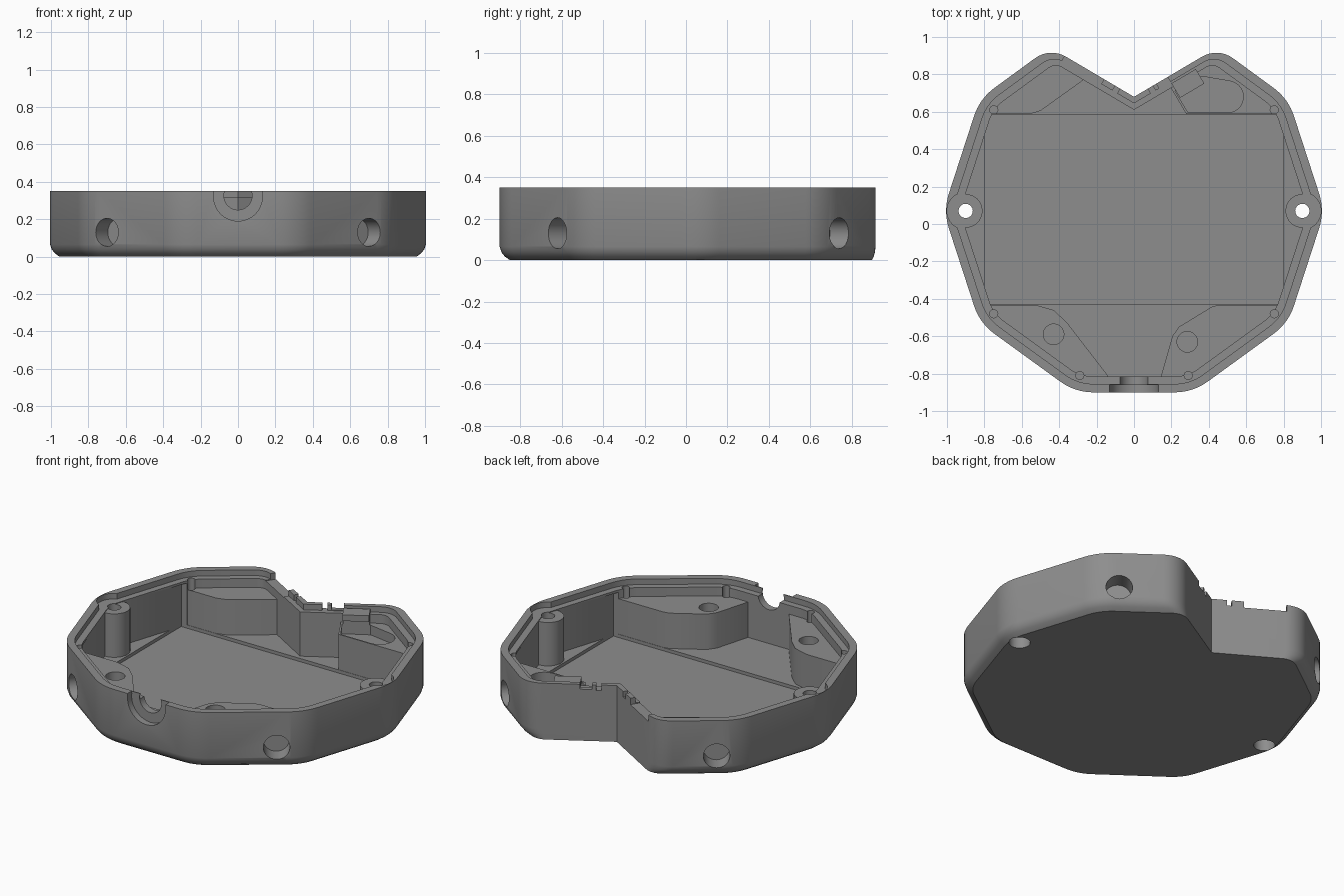
import bpy, bmesh, math
from mathutils import Vector

if "Cube" in bpy.data.objects:
    bpy.data.objects.remove(bpy.data.objects["Cube"])

mat = bpy.data.materials.new("mid grey")
mat.diffuse_color = (0.27, 0.27, 0.27, 1)
mat.use_nodes = True
mat.node_tree.nodes["Principled BSDF"].inputs["Base Color"].default_value = mat.diffuse_color
H = 0.35

# Ten-sided outline with a V notch at the back: (x, y, corner radius)
half = [(0.315, -0.9, 0.3), (0.825, -0.53, 0.3), (1.02, 0.07, 0.3),
        (0.825, 0.67, 0.3), (0.449, 0.945, 0.15)]
CORNERS = half + [(0, 0.68, 0)] + [(-x, y, r) for x, y, r in reversed(half)]
NOTCH_EDGES = (4, 5)


def outline(d, notch_d, steps=8):
    """Outline inset by d, with its own inset for the notch edges."""
    n = len(CORNERS)
    P = [Vector(c[:2]) for c in CORNERS]
    lines = []
    for i in range(n):
        t = (P[(i + 1) % n] - P[i]).normalized()
        lines.append((P[i] + Vector((-t.y, t.x)) * (notch_d if i in NOTCH_EDGES else d), t))
    out = []
    for i in range(n):
        (a, t), (b, u) = lines[i - 1], lines[i]
        v = a + t * ((b - a).cross(u) / t.cross(u))
        r = CORNERS[i][2]
        if r == 0:
            out.append(v)
            continue
        r = max(r - d, 0.03)
        ang = math.acos(max(-1, min(1, t.dot(u))))
        start = v - t * r * math.tan(ang / 2)
        c = start + Vector((-t.y, t.x)) * r
        a0 = math.atan2(start.y - c.y, start.x - c.x)
        for k in range(steps + 1):
            w = a0 + ang * k / steps
            out.append(c + Vector((math.cos(w), math.sin(w))) * r)
    return out


def loft(name, rings):
    """Solid through stacked rings of (points, z)."""
    bm = bmesh.new()
    vs = [[bm.verts.new((p[0], p[1], z)) for p in pts] for pts, z in rings]
    bm.faces.new(vs[0][::-1])
    bm.faces.new(vs[-1])
    for lo, hi in zip(vs, vs[1:]):
        for i in range(len(lo)):
            j = (i + 1) % len(lo)
            bm.faces.new((lo[i], lo[j], hi[j], hi[i]))
    bmesh.ops.recalc_face_normals(bm, faces=bm.faces)
    me = bpy.data.meshes.new(name)
    bm.to_mesh(me)
    bm.free()
    me.materials.append(mat)
    ob = bpy.data.objects.new(name, me)
    bpy.context.collection.objects.link(ob)
    return ob


def prism(name, pts, z0, z1):
    return loft(name, [(pts, z0), (pts, z1)])


def circle(x, y, r, n=32):
    return [(x + r * math.cos(2 * math.pi * k / n), y + r * math.sin(2 * math.pi * k / n)) for k in range(n)]


def box(x0, x1, y0, y1):
    return [(x0, y0), (x1, y0), (x1, y1), (x0, y1)]


def rod(name, center, axis, r, length):
    """Cylinder centred on a point, along any axis."""
    ob = prism(name, circle(0, 0, r), -length / 2, length / 2)
    q = Vector(axis).to_track_quat('Z', 'Y')
    ob.data.transform(q.to_matrix().to_4x4())
    for v in ob.data.vertices:
        v.co += Vector(center)
    return ob


def along_notch(side, s0, s1, d0, d1):
    """Rectangle on a notch wall: x range s0..s1, depth d0..d1 inward."""
    t = Vector((0.449, 0.265)).normalized()
    n = Vector((t.y, -t.x))
    o = Vector((0, 0.68))
    k = 1 / t.x
    pts = [o + t * s0 * k + n * d0, o + t * s0 * k + n * d1,
           o + t * s1 * k + n * d1, o + t * s1 * k + n * d0]
    return [(side * p.x, p.y) for p in pts]


# Body with a rounded lower edge
case = loft("case", [(outline(0.05, 0), 0), (outline(0.025, 0), 0.018),
                     (outline(0.009, 0), 0.038), (outline(0, 0), 0.065), (outline(0, 0), H)])


def combine(parts, op):
    for p in parts:
        m = case.modifiers.new("bool", 'BOOLEAN')
        m.operation, m.object, m.solver = op, p, 'EXACT'
    dg = bpy.context.evaluated_depsgraph_get()
    me = bpy.data.meshes.new_from_object(case.evaluated_get(dg))
    case.modifiers.clear()
    case.data = me
    for p in parts:
        bpy.data.objects.remove(p)


# Cavity, lid ledge and battery recess
combine([prism("cavity", outline(0.085, 0.06), 0.04, 0.5),
         prism("ledge", outline(0.045, 0.03), 0.315, 0.5),
         prism("battery_recess", box(-0.8, 0.8, -0.43, 0.585), 0.02, 0.3)], 'DIFFERENCE')

# Corner blocks and screw bosses
TOP = 0.26
blocks = [
    prism("front_right_block", [(0.14, -0.83), (0.205, -0.60), (0.24, -0.55), (0.42, -0.44), (0.46, -0.432),
                                (0.83, -0.432), (0.775, -0.525), (0.31, -0.86), (0.14, -0.86)], 0.03, TOP),
    prism("front_left_block", [(-0.14, -0.81), (-0.36, -0.525), (-0.43, -0.46), (-0.53, -0.432),
                               (-0.83, -0.432), (-0.775, -0.525), (-0.31, -0.86), (-0.14, -0.86)], 0.03, TOP),
    prism("back_left_block", [(-0.83, 0.587), (-0.56, 0.587), (-0.5, 0.605), (-0.27, 0.77),
                              (-0.27, 0.81), (-0.44, 0.9), (-0.78, 0.65)], 0.03, TOP),
    prism("back_right_block", [(0.83, 0.587), (0.28, 0.587), (0.19, 0.74), (0.19, 0.765),
                               (0.44, 0.9), (0.78, 0.65)], 0.03, TOP),
    prism("clip_post", along_notch(1, 0.18, 0.31, 0.04, 0.13), 0.2, 0.338)]
for s in (-1, 1):
    blocks.append(prism("screw_boss", circle(s * 0.9, 0.07, 0.09), 0.035, 0.31))
combine(blocks, 'UNION')

# Cable pocket in the back right block, outlet at the front
arc = [(0.5 + 0.085 * math.cos(a), 0.68 + 0.085 * math.sin(a))
       for a in [math.radians(d) for d in range(-90, 81, 17)]]
cuts = [prism("cable_pocket", [(0.29, 0.595)] + arc + [(0.36, 0.79), (0.22, 0.71)], 0.2, 0.3),
        rod("outlet_flange", (0, -0.9, 0.32), (0, 1, 0), 0.13, 0.08),
        rod("outlet_bore", (0, -0.85, 0.325), (0, 1, 0), 0.075, 0.2),
        prism("outlet_gap", box(-0.13, 0.13, -0.95, -0.861), 0.32, 0.5),
        # Lowered rim and clip slots along the notch
        prism("low_rim", along_notch(-1, 0.16, 0.37, -0.1, 0.07), 0.31, 0.5),
        prism("post_slot", along_notch(1, 0.12, 0.18, -0.1, 0.1), 0.32, 0.5)]
for s in (-1, 1):
    cuts += [prism("clip_slot", along_notch(s, 0.075, 0.1, -0.1, 0.1), 0.315, 0.5),
             # Screw holes with a counterbore below and a cleared rim above
             prism("screw_hole", circle(s * 0.9, 0.07, 0.038), -0.1, 0.5),
             prism("counterbore", circle(s * 0.9, 0.07, 0.06), -0.1, 0.08),
             prism("rim_clearance", circle(s * 0.9, 0.07, 0.1), 0.315, 0.5)]
    # Blind round sockets in the slanted sides
    for y, ny in ((-0.62, -0.81), (0.74, 0.81)):
        x = 0.7 if y < 0 else 0.729
        cuts.append(rod("side_socket", (s * x, y, 0.13), (s * 0.588, ny, 0), 0.075, 0.22))
# Vertical holes in the front blocks
cuts += [prism("block_hole", circle(0.285, -0.63, 0.055), 0.12, 0.5),
         prism("block_hole", circle(-0.43, -0.59, 0.055), 0.12, 0.5)]
# Small round reliefs at the inner corners of the ledge
for x, y in ((0.75, 0.61), (0.75, -0.48), (0.29, -0.81)):
    for s in (-1, 1):
        cuts.append(prism("ledge_relief", circle(s * x, y, 0.022, 16), 0.24, 0.5))
combine(cuts, 'DIFFERENCE')

bpy.ops.object.select_all(action='DESELECT')
case.select_set(True)
bpy.context.view_layer.objects.active = case
bpy.ops.object.shade_smooth_by_angle(angle=math.radians(30))
